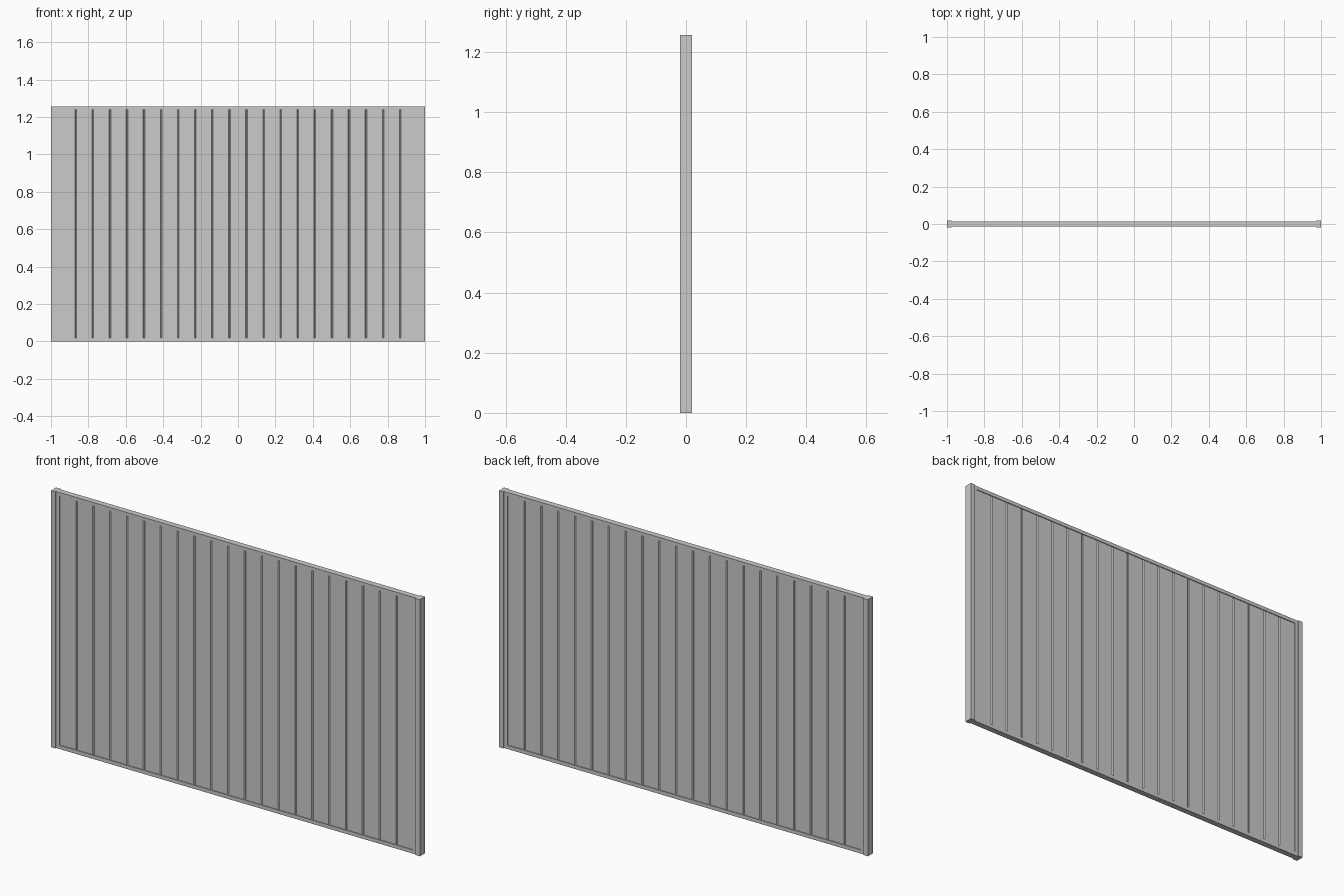
import bpy, bmesh

if "Cube" in bpy.data.objects:
    bpy.data.objects.remove(bpy.data.objects["Cube"])

H = 1.257          # overall height
POST_W = 0.024     # post width along x
RAIL_H = 0.018     # rail height
FRAME_Y = 0.0145   # half depth of the rails and stiles
BOARD_Y = 0.0105   # half depth of the boards
PITCH = 0.0913     # board spacing
COUNT = 21
EDGE = COUNT * PITCH / 2
CH = 0.0045        # board edge chamfer


def prism(name, profile, z0, z1):
    """Extrude an xy outline between two heights."""
    bm = bmesh.new()
    face = bm.faces.new([bm.verts.new((x, y, z0)) for x, y in profile])
    top = bmesh.ops.extrude_face_region(bm, geom=[face])
    verts = [v for v in top["geom"] if isinstance(v, bmesh.types.BMVert)]
    bmesh.ops.translate(bm, verts=verts, vec=(0, 0, z1 - z0))
    bmesh.ops.recalc_face_normals(bm, faces=bm.faces)
    mesh = bpy.data.meshes.new(name)
    bm.to_mesh(mesh)
    bm.free()
    obj = bpy.data.objects.new(name, mesh)
    bpy.context.collection.objects.link(obj)
    return obj


def box(name, x0, x1, y, z0, z1):
    return prism(name, [(x0, -y), (x1, -y), (x1, y), (x0, y)], z0, z1)


# End posts and the narrow stiles beside them
for side, s in (("left", -1), ("right", 1)):
    a, b = sorted((s, s * (1 - POST_W)))
    box(side + "_post", a, b, 0.02, 0, H)
    a, b = sorted((s * (1 - POST_W), s * EDGE))
    box(side + "_stile", a, b, FRAME_Y, 0, H)

# Bottom and top rails
box("bottom_rail", -EDGE, EDGE, FRAME_Y, 0, RAIL_H)
box("top_rail", -EDGE, EDGE, FRAME_Y, H - RAIL_H, H)

# Infill of boards, with V grooves where neighbouring boards meet
outline = []
for i in range(COUNT):
    x0 = -EDGE + i * PITCH
    x1 = x0 + PITCH
    outline += [(x0, -BOARD_Y + CH), (x0 + CH, -BOARD_Y), (x1 - CH, -BOARD_Y)]
outline.append((EDGE, -BOARD_Y + CH))
# square off the two outermost edges against the stiles
outline[0] = (-EDGE, -BOARD_Y)
outline[-1] = (EDGE, -BOARD_Y)
outline += [(x, -y) for x, y in reversed(outline)]
prism("infill_boards", outline, RAIL_H, H - RAIL_H)
